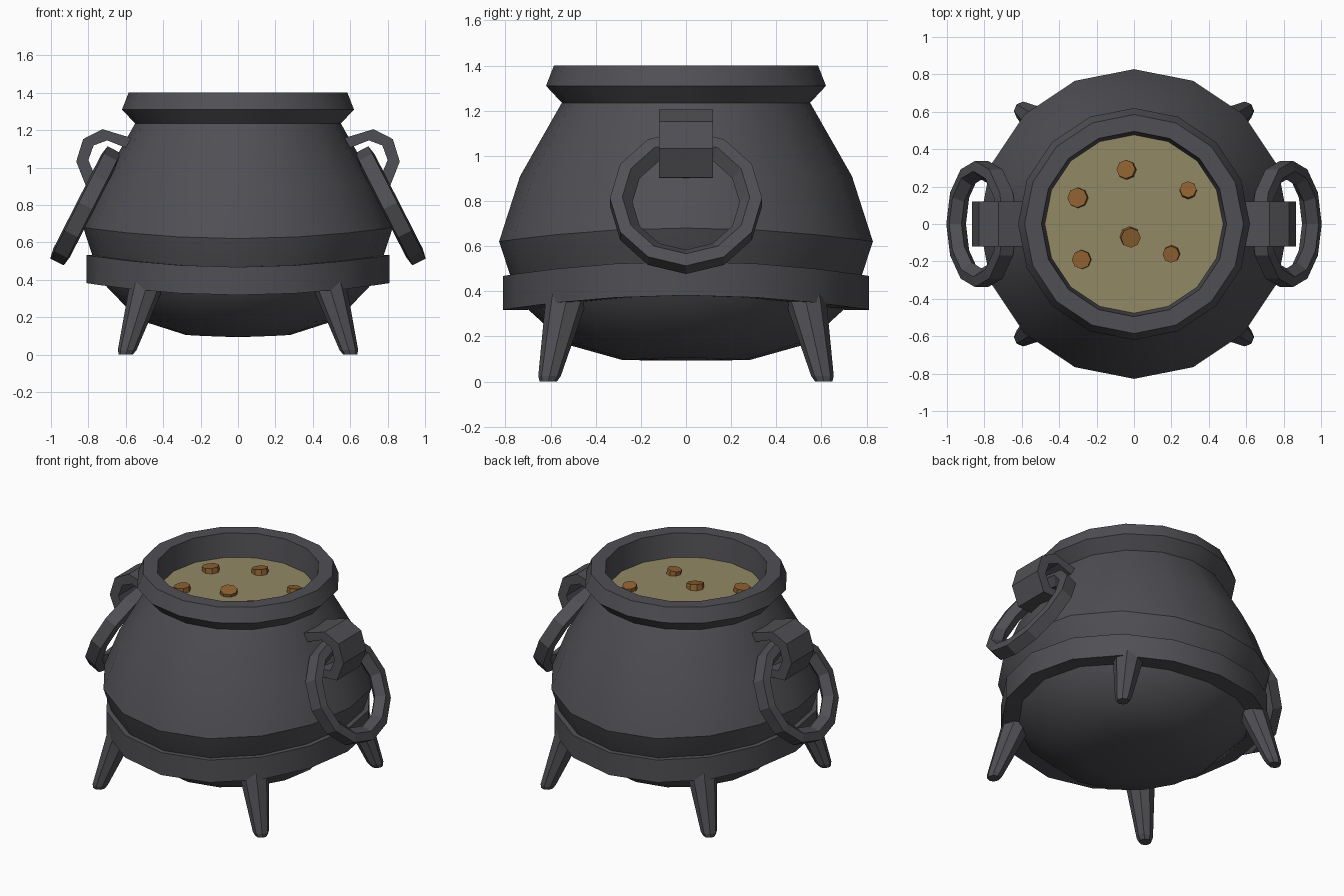
import bpy, bmesh, math, random
from mathutils import Vector, Matrix

if "Cube" in bpy.data.objects:
    bpy.data.objects.remove(bpy.data.objects["Cube"])

random.seed(4)


def material(name, rgb):
    m = bpy.data.materials.new(name)
    m.diffuse_color = (*rgb, 1)
    m.use_nodes = True
    m.node_tree.nodes["Principled BSDF"].inputs["Base Color"].default_value = m.diffuse_color
    return m


IRON = material("dark_iron", (0.08, 0.08, 0.09))
BROTH = material("broth", (0.29, 0.25, 0.13))
MEAT = material("stew_chunk", (0.27, 0.12, 0.03))


def finish(name, bm, mat, smooth=False):
    bmesh.ops.remove_doubles(bm, verts=bm.verts, dist=1e-5)
    bmesh.ops.recalc_face_normals(bm, faces=bm.faces)
    me = bpy.data.meshes.new(name)
    bm.to_mesh(me)
    bm.free()
    me.materials.append(mat)
    ob = bpy.data.objects.new(name, me)
    bpy.context.collection.objects.link(ob)
    if smooth:
        bpy.ops.object.select_all(action='DESELECT')
        ob.select_set(True)
        bpy.context.view_layer.objects.active = ob
        bpy.ops.object.shade_smooth_by_angle(angle=math.radians(30))
    return ob


def lathe(profile, sides, closed=False):
    """Spin (radius, z, saddle) points; saddle lifts the +-x sides and drops the +-y sides."""
    bm = bmesh.new()
    rings = []
    for r, z, s in profile:
        ring = []
        for i in range(sides):
            a = 2 * math.pi * i / sides
            ring.append(bm.verts.new((r * math.cos(a), r * math.sin(a), z + s * math.cos(2 * a))))
        rings.append(ring)
    pairs = list(zip(rings, rings[1:]))
    if closed:
        pairs.append((rings[-1], rings[0]))
    for lo, hi in pairs:
        for i in range(sides):
            j = (i + 1) % sides
            bm.faces.new((lo[i], lo[j], hi[j], hi[i]))
    return bm


# Pot body with flared rim and inner wall
body = [(0, .093, 0), (.28, .1, .005), (.53, .175, .01), (.70, .34, .02), (.775, .49, .03),
        (.828, .65, .03), (.735, .91, 0), (.55, 1.235, 0), (.62, 1.31, 0),
        (.585, 1.4, 0), (.495, 1.4, 0), (.475, 1.23, 0)]
finish("pot_body", lathe(body, 16), IRON, True)

# Band around the belly
band = [(.70, .35, .032), (.81, .35, .032), (.81, .50, .032), (.74, .50, .032)]
finish("belly_band", lathe(band, 16, True), IRON, True)

# Stew surface and floating chunks
finish("stew_surface", lathe([(0, 1.245, 0), (.482, 1.245, 0)], 16), BROTH)
for x, y, r in [(-.04, .29, .053), (-.30, .14, .056), (.29, .18, .047),
                (-.02, -.07, .056), (.20, -.16, .047), (-.28, -.19, .053)]:
    bm = bmesh.new()
    tilt = Matrix.Rotation(random.uniform(-.2, .2), 4, 'X') @ Matrix.Rotation(random.uniform(-.2, .2), 4, 'Y')
    bmesh.ops.create_cone(bm, cap_ends=True, segments=8, radius1=r, radius2=r * .95, depth=.05,
                          matrix=Matrix.Translation((x, y, 1.248)) @ tilt)
    finish("stew_chunk", bm, MEAT)

for sx in (1, -1):
    # Legs, tapered and splayed, with a chamfered foot
    for sy in (1, -1):
        bm = lathe([(0, 0, 0), (.038, 0, 0), (.05, .025, 0), (.092, .36, 0), (.095, .40, 0), (0, .40, 0)], 8)
        for v in bm.verts:
            t = v.co.z / .36
            v.co.x = sx * (v.co.x + .60 - .11 * t)
            v.co.y = sy * (v.co.y + .61 - .08 * t)
        finish("leg", bm, IRON)

    # Curled strap bracket that carries the ring
    outer = [(.56, 1.155), (.725, 1.205), (.828, 1.152), (.865, 1.032), (.815, .905), (.69, .90)]
    inner = [(.56, 1.09), (.70, 1.145), (.772, 1.118), (.80, 1.04), (.765, .955), (.68, .955)]
    bm = bmesh.new()
    rows = []
    for (ox, oz), (ix, iz) in zip(outer, inner):
        rows.append([bm.verts.new((sx * x, y, z)) for x, z, y in
                     ((ox, oz, -.12), (ox, oz, .12), (ix, iz, .12), (ix, iz, -.12))])
    for a, b in zip(rows, rows[1:]):
        for i in range(4):
            j = (i + 1) % 4
            bm.faces.new((a[i], a[j], b[j], b[i]))
    bm.faces.new(rows[0])
    bm.faces.new(rows[-1])
    finish("ring_bracket", bm, IRON)

    # Hanging ring handle, leaning outward at the bottom
    section = [(.337, -.04, 0), (.337, .04, 0), (.282, .05, 0), (.237, 0, 0), (.282, -.05, 0)]
    bm = lathe(section, 12, True)
    lean = Matrix.Rotation(math.radians(90 - 27), 4, 'Y')
    for v in bm.verts:
        p = lean @ v.co + Vector((.815, 0, .795))
        v.co = (sx * p.x, p.y, p.z)
    finish("ring_handle", bm, IRON)
